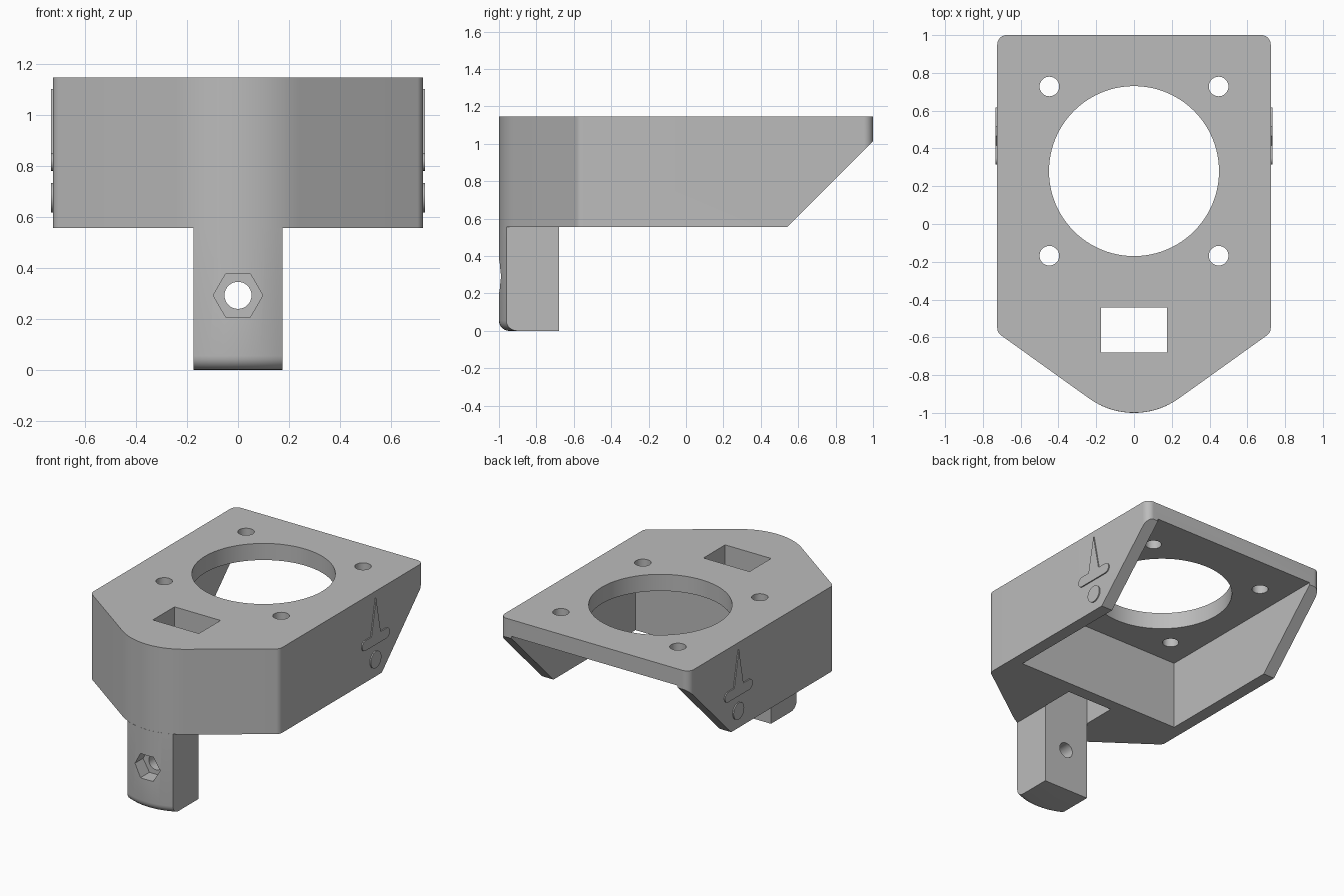
import bpy, bmesh, math
from mathutils import Vector

if "Cube" in bpy.data.objects:
    bpy.data.objects.remove(bpy.data.objects["Cube"])

grey = bpy.data.materials.new("light_grey")
grey.use_nodes = True
grey.diffuse_color = (0.5, 0.5, 0.5, 1)
grey.node_tree.nodes["Principled BSDF"].inputs["Base Color"].default_value = (0.5, 0.5, 0.5, 1)

TOP, UNDER, BOTTOM = 1.145, 1.03, 0.555
HALF = 0.724
MOTOR_Y = 0.28


def rounded(corners, steps=10):
    """Outline from (a, b, radius) corners, each corner replaced by an arc."""
    out = []
    for i, (a, b, r) in enumerate(corners):
        p = Vector((a, b))
        if r == 0:
            out.append(p)
            continue
        u = (Vector(corners[i - 1][:2]) - p).normalized()
        v = (Vector(corners[(i + 1) % len(corners)][:2]) - p).normalized()
        half = u.angle(v) / 2
        centre = p + (u + v).normalized() * (r / math.sin(half))
        start = p + u * (r / math.tan(half)) - centre
        end = p + v * (r / math.tan(half)) - centre
        turn = start.angle_signed(end)
        for k in range(steps + 1):
            t = -turn * k / steps
            c, s = math.cos(t), math.sin(t)
            out.append(centre + Vector((start.x * c - start.y * s, start.x * s + start.y * c)))
    return out


def circle(a, b, r, n=64, phase=0):
    return [(a + r * math.cos(phase + math.tau * k / n),
             b + r * math.sin(phase + math.tau * k / n)) for k in range(n)]


def rect(a0, a1, b0, b1):
    return [(a0, b0), (a1, b0), (a1, b1), (a0, b1)]


def prism(name, outline, axis, lo, hi):
    """Extrude a flat outline along an axis from lo to hi."""
    place = {"x": lambda a, b, t: (t, a, b),
             "y": lambda a, b, t: (a, t, b),
             "z": lambda a, b, t: (a, b, t)}[axis]
    bm = bmesh.new()
    rings = [[bm.verts.new(place(p[0], p[1], t)) for p in outline] for t in (lo, hi)]
    for ring in rings:
        bm.faces.new(ring)
    n = len(outline)
    for i in range(n):
        j = (i + 1) % n
        bm.faces.new((rings[0][i], rings[0][j], rings[1][j], rings[1][i]))
    bmesh.ops.recalc_face_normals(bm, faces=bm.faces)
    mesh = bpy.data.meshes.new(name)
    bm.to_mesh(mesh)
    bm.free()
    mesh.materials.append(grey)
    obj = bpy.data.objects.new(name, mesh)
    bpy.context.collection.objects.link(obj)
    return obj


def activate(obj):
    bpy.ops.object.select_all(action="DESELECT")
    obj.select_set(True)
    bpy.context.view_layer.objects.active = obj


def cut(obj, outline, axis, lo, hi):
    cutter = prism("cutter", outline, axis, lo, hi)
    cutter.hide_render = True
    mod = obj.modifiers.new("cut", "BOOLEAN")
    mod.operation, mod.solver, mod.object = "DIFFERENCE", "EXACT", cutter
    activate(obj)
    bpy.ops.object.modifier_apply(modifier=mod.name)
    bpy.data.objects.remove(cutter)


def smooth(obj):
    activate(obj)
    bpy.ops.object.shade_smooth_by_angle(angle=math.radians(25))


# Housing: pointed outline with a rounded nose
housing = prism("housing", rounded([
    (0, -1.0937, 0.41), (HALF, -0.575, 0.05), (HALF, 1, 0.05),
    (-HALF, 1, 0.05), (-HALF, -0.575, 0.05)], 16), "z", BOTTOM, TOP)
# Motor pocket, open at the back
cut(housing, rect(-0.637, 0.637, -0.357, 1.2), "z", 0.3, UNDER)
# Sloped rear ends of the side walls
cut(housing, [(0.335, 0.35), (1.2, 1.215), (1.2, 0.35)], "x", -1, 1)
# Motor opening, screw holes and strap slot
cut(housing, circle(0, MOTOR_Y, 0.45, 96), "z", 0.9, 1.3)
for sx in (-1, 1):
    for sy in (-1, 1):
        cut(housing, circle(sx * 0.448, MOTOR_Y + sy * 0.448, 0.052, 32), "z", 0.9, 1.3)
cut(housing, rect(-0.176, 0.176, -0.68, -0.443), "z", 0.3, 1.3)
smooth(housing)

# Post: front follows the nose curve, lower front edge rounded
POST = 0.175
front = [(x, -0.59 - math.sqrt(0.41 ** 2 - x * x))
         for x in (POST * k / 8 for k in range(-8, 9))]
post = prism("post", front + [(POST, -0.68), (-POST, -0.68)], "z", 0, BOTTOM)
bm = bmesh.new()
bm.from_mesh(post.data)
edges = [e for e in bm.edges if all(v.co.z < 0.001 and v.co.y < -0.9 for v in e.verts)]
bmesh.ops.bevel(bm, geom=edges, offset=0.055, segments=6, profile=0.5, affect="EDGES")
bm.to_mesh(post.data)
bm.free()
# Bolt hole with hexagonal nut recess
cut(post, circle(0, 0.292, 0.053, 32), "y", -1.2, -0.5)
cut(post, circle(0, 0.292, 0.097, 6), "y", -1.2, -0.9)
smooth(post)

# Raised side marks: spike on a rounded bar, with a disc below
mark = rounded([
    (0.315, 0.78, 0.0345), (0.617, 0.78, 0.0345), (0.617, 0.85, 0.0345),
    (0.516, 0.85, 0), (0.466, 1.1, 0), (0.416, 0.85, 0), (0.315, 0.85, 0.0345)])
for side, s in (("left", 1), ("right", -1)):
    lo, hi = sorted((s * (HALF - 0.001), s * (HALF + 0.008)))
    smooth(prism(side + "_spike_mark", mark, "x", lo, hi))
    smooth(prism(side + "_disc_mark", circle(0.466, 0.675, 0.058, 32), "x", lo, hi))
